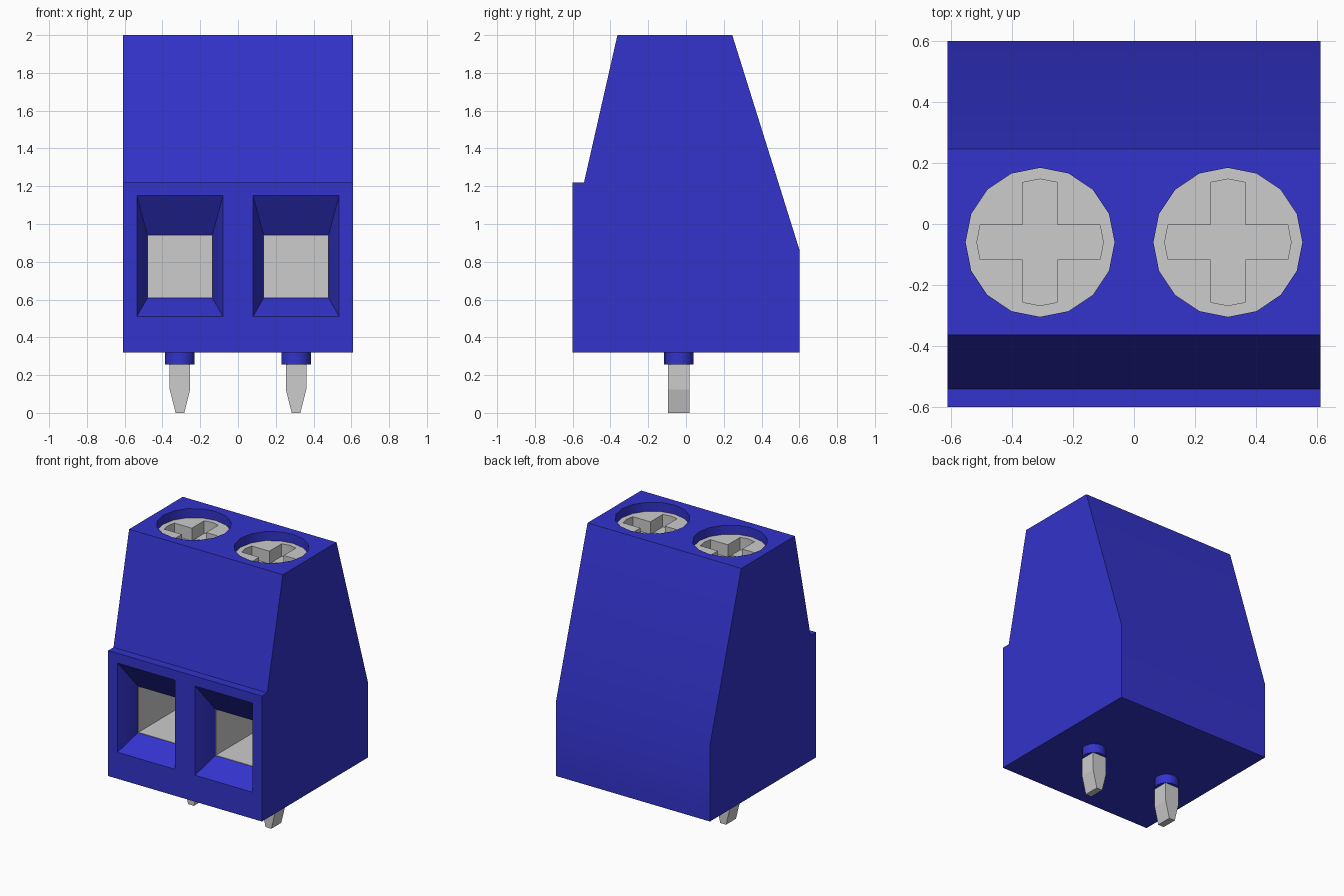
import bpy, bmesh, math
from mathutils import Vector

cube = bpy.data.objects.get("Cube")
if cube:
    bpy.data.objects.remove(cube, do_unlink=True)


def material(name, rgb):
    m = bpy.data.materials.new(name)
    m.use_nodes = True
    m.diffuse_color = (*rgb, 1)
    m.node_tree.nodes["Principled BSDF"].inputs["Base Color"].default_value = (*rgb, 1)
    return m


BLUE = material("blue plastic", (0.033, 0.033, 0.604))
METAL = material("grey metal", (0.604, 0.604, 0.604))


def loft(name, rings, mat):
    """Closed solid through rings that have equal point counts."""
    bm = bmesh.new()
    loops = [[bm.verts.new(p) for p in ring] for ring in rings]
    n = len(loops[0])
    for a, b in zip(loops, loops[1:]):
        for i in range(n):
            j = (i + 1) % n
            bm.faces.new((a[i], a[j], b[j], b[i]))
    bm.faces.new(loops[0])
    bm.faces.new(loops[-1])
    bmesh.ops.recalc_face_normals(bm, faces=bm.faces)
    me = bpy.data.meshes.new(name)
    bm.to_mesh(me)
    bm.free()
    me.materials.append(mat)
    ob = bpy.data.objects.new(name, me)
    bpy.context.collection.objects.link(ob)
    return ob


def activate(ob):
    bpy.ops.object.select_all(action='DESELECT')
    ob.select_set(True)
    bpy.context.view_layer.objects.active = ob


def cut(ob, cutter):
    """Subtract the cutter and throw it away."""
    cutter.hide_render = True
    mod = ob.modifiers.new("cut", 'BOOLEAN')
    mod.operation = 'DIFFERENCE'
    mod.solver = 'EXACT'
    mod.object = cutter
    activate(ob)
    bpy.ops.object.modifier_apply(modifier=mod.name)
    bpy.data.objects.remove(cutter, do_unlink=True)


def smooth(ob):
    activate(ob)
    bpy.ops.object.shade_smooth_by_angle(angle=math.radians(30))


def circle(cx, cy, r, z, n=16):
    return [(cx + r * math.cos(math.tau * i / n), cy + r * math.sin(math.tau * i / n), z)
            for i in range(n)]


def rect_y(x0, x1, z0, z1, y):
    return [(x0, y, z0), (x1, y, z0), (x1, y, z1), (x0, y, z1)]


def rect_z(cx, cy, hx, hy, z):
    return [(cx - hx, cy - hy, z), (cx + hx, cy - hy, z),
            (cx + hx, cy + hy, z), (cx - hx, cy + hy, z)]


def cross(cx, cy, z, h=0.057, r=0.207):
    """Plus-shaped outline with slightly pointed arm ends."""
    pts = []
    for k in range(4):
        c, s = math.cos(k * math.pi / 2), math.sin(k * math.pi / 2)
        for x, y in ((r - 0.011, -h), (r, 0), (r - 0.011, h), (h, h)):
            pts.append((cx + x * c - y * s, cy + x * s + y * c, z))
    return pts


# Housing: side profile stretched across the width
profile = [(-0.6, 0.32), (0.6, 0.32), (0.6, 0.865), (0.245, 2.0),
           (-0.363, 2.0), (-0.54, 1.22), (-0.6, 1.22)]
housing = loft("housing", [[(x, y, z) for y, z in profile] for x in (-0.61, 0.61)], BLUE)

SCREW_Y, PIN_Y = -0.06, -0.038
MOUTH, THROAT, BACK = -0.6, -0.45, 0.3

for side, cx in (("right", -0.3075), ("left", 0.3075)):
    # Wire entry: flared mouth leading to a straight shaft
    outer = (cx - 0.228, cx + 0.228, 0.51, 1.15)
    inner = (cx - 0.172, cx + 0.172, 0.608, 0.942)
    front = [o + (o - i) / 3 for o, i in zip(outer, inner)]
    cut(housing, loft("entry_cutter", [rect_y(*front, MOUTH - 0.05),
                                       rect_y(*inner, THROAT),
                                       rect_y(*inner, BACK)], BLUE))
    # Screw well in the top
    cut(housing, loft("well_cutter", [circle(cx, SCREW_Y, 0.244, z) for z in (1.75, 2.1)], BLUE))

    # Metal clamp sleeve lining the shaft
    x0, x1, z0, z1 = inner
    g, w, y = 0.003, 0.012, THROAT + 0.002
    sleeve = loft(side + "_clamp_sleeve",
                  [rect_y(x0 - w, x1 + w, z0 - w, z1 + w, yy) for yy in (y, BACK + w)], METAL)
    cut(sleeve, loft("sleeve_cutter",
                     [rect_y(x0 + g, x1 - g, z0 + g, z1 - g, yy) for yy in (y - 0.1, BACK - g)], METAL))

    # Cross-slotted screw head
    screw = loft(side + "_screw", [circle(cx, SCREW_Y, 0.244, z) for z in (1.74, 1.935)], METAL)
    cut(screw, loft("slot_cutter", [cross(cx, SCREW_Y, z) for z in (1.845, 2.0)], METAL))
    smooth(screw)

    # Collar and tapered pin under the housing
    collar = loft(side + "_pin_collar", [circle(cx, PIN_Y, 0.078, z) for z in (0.255, 0.33)], BLUE)
    smooth(collar)
    loft(side + "_pin", [rect_z(cx, PIN_Y, 0.023, 0.056, 0),
                         rect_z(cx, PIN_Y, 0.054, 0.056, 0.125),
                         rect_z(cx, PIN_Y, 0.054, 0.056, 0.27)], METAL)

smooth(housing)
